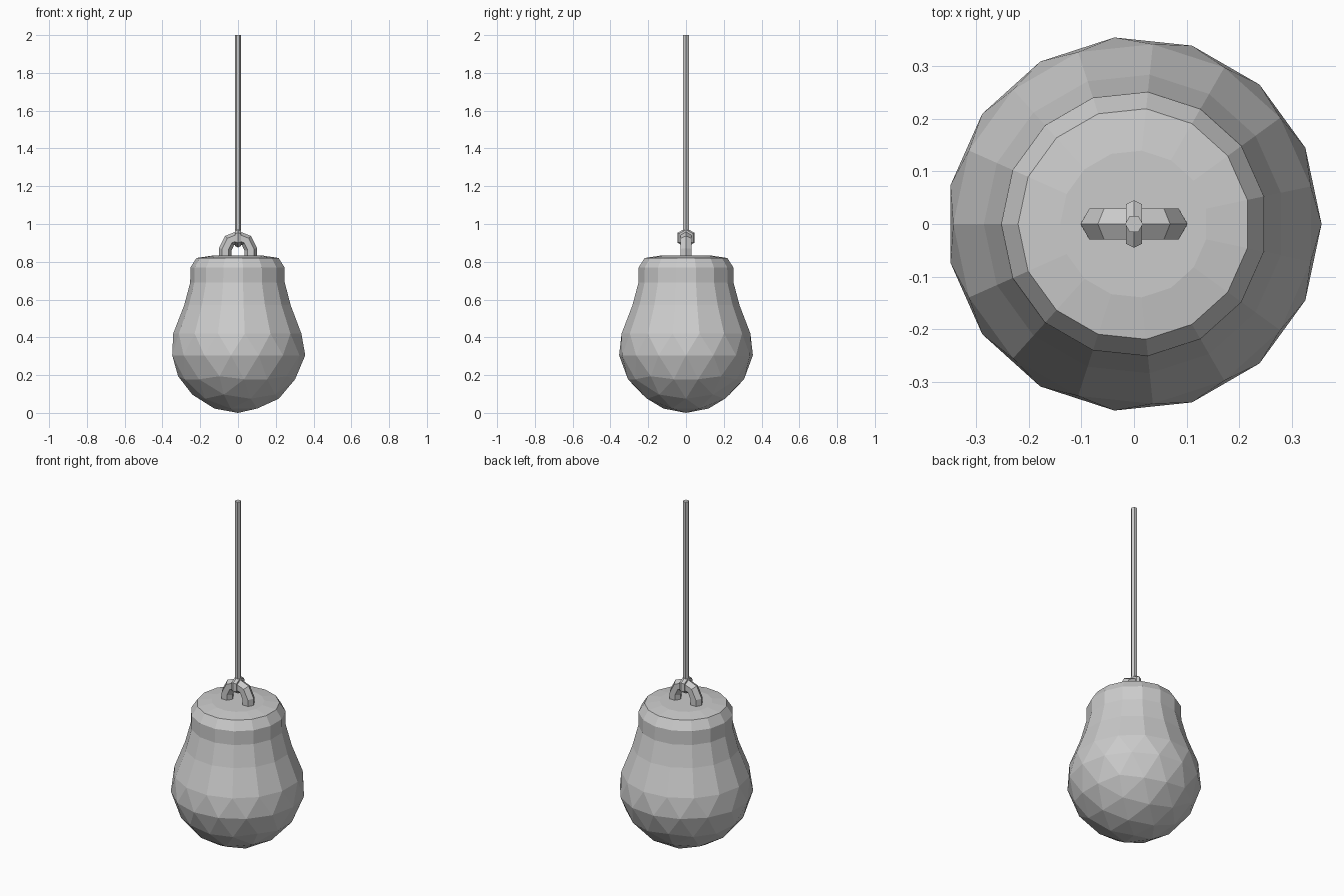
import bpy, bmesh
from math import cos, sin, pi, radians
from mathutils import Vector

if "Cube" in bpy.data.objects:
    bpy.data.objects.remove(bpy.data.objects["Cube"])


def finish(bm, name):
    bmesh.ops.recalc_face_normals(bm, faces=bm.faces)
    mesh = bpy.data.meshes.new(name)
    bm.to_mesh(mesh)
    bm.free()
    ob = bpy.data.objects.new(name, mesh)
    bpy.context.collection.objects.link(ob)
    return ob


def ring(bm, n, r, z, start):
    step = 2 * pi / n
    return [bm.verts.new((r * cos(start + i * step), r * sin(start + i * step), z))
            for i in range(n)]


def bridge(bm, a, b):
    n = len(a)
    for i in range(n):
        j = (i + 1) % n
        bm.faces.new((a[i], a[j], b[j], b[i]))


# Ball: faceted geodesic underside
bm = bmesh.new()
bm.verts.new((0, 0, 0))
a36, a12 = radians(36), radians(12)
ring(bm, 5, 0.125, 0.023, a36)
ring(bm, 5, 0.242, 0.097, a36)
ring(bm, 5, 0.216, 0.075, 0)
ring(bm, 5, 0.317, 0.194, a36)
ring(bm, 5, 0.309, 0.178, radians(12))
ring(bm, 5, 0.309, 0.178, radians(60))
ring(bm, 15, 0.356, 0.305, 0)
seam = ring(bm, 15, 0.343, 0.42, a12)
bmesh.ops.convex_hull(bm, input=bm.verts[:])
lid = [f for f in bm.faces if all(v.co.z > 0.41 for v in f.verts)]
bmesh.ops.delete(bm, geom=lid, context='FACES')
for e in [e for e in bm.edges if not e.link_faces]:
    bm.edges.remove(e)

# Ball: tapering neck, bevelled rim and nearly flat lid
last = seam
for r, z in ((0.285, 0.57), (0.253, 0.69), (0.252, 0.77), (0.22, 0.82), (0.14, 0.832)):
    cur = ring(bm, 15, r, z, a12)
    bridge(bm, last, cur)
    last = cur
bm.faces.new(last)
finish(bm, "ball")

# Lifting eye: hexagonal bar bent into an arch
half = [(-0.068, 0.80), (-0.068, 0.865), (-0.045, 0.912)]
path = half + [(0, 0.93)] + [(-x, z) for x, z in reversed(half)]
bm = bmesh.new()
rings = []
for i, (x, z) in enumerate(path):
    p, q = path[max(i - 1, 0)], path[min(i + 1, len(path) - 1)]
    t = Vector((q[0] - p[0], 0, q[1] - p[1])).normalized()
    out = Vector((-t.z, 0, t.x))
    rings.append([bm.verts.new(Vector((x, 0, z)) + 0.034 *
                  (out * cos(k * pi / 3) + Vector((0, sin(k * pi / 3), 0))))
                  for k in range(6)])
for a, b in zip(rings, rings[1:]):
    bridge(bm, a, b)
bm.faces.new(rings[0])
bm.faces.new(rings[-1])
finish(bm, "lifting_eye")

# Cable shackle: small loop wrapped through the eye
bpy.ops.mesh.primitive_torus_add(major_segments=6, minor_segments=6, major_radius=0.034,
                                 minor_radius=0.018, location=(0, 0, 0.927),
                                 rotation=(pi / 6, pi / 2, 0))
bpy.context.object.name = "cable_shackle"
bpy.context.object.rotation_euler = (0, pi / 2, 0)

# Cable
bpy.ops.mesh.primitive_cylinder_add(vertices=6, radius=0.017, depth=1.06,
                                    location=(0, 0, 1.47), rotation=(0, 0, pi / 6))
bpy.context.object.name = "cable"
